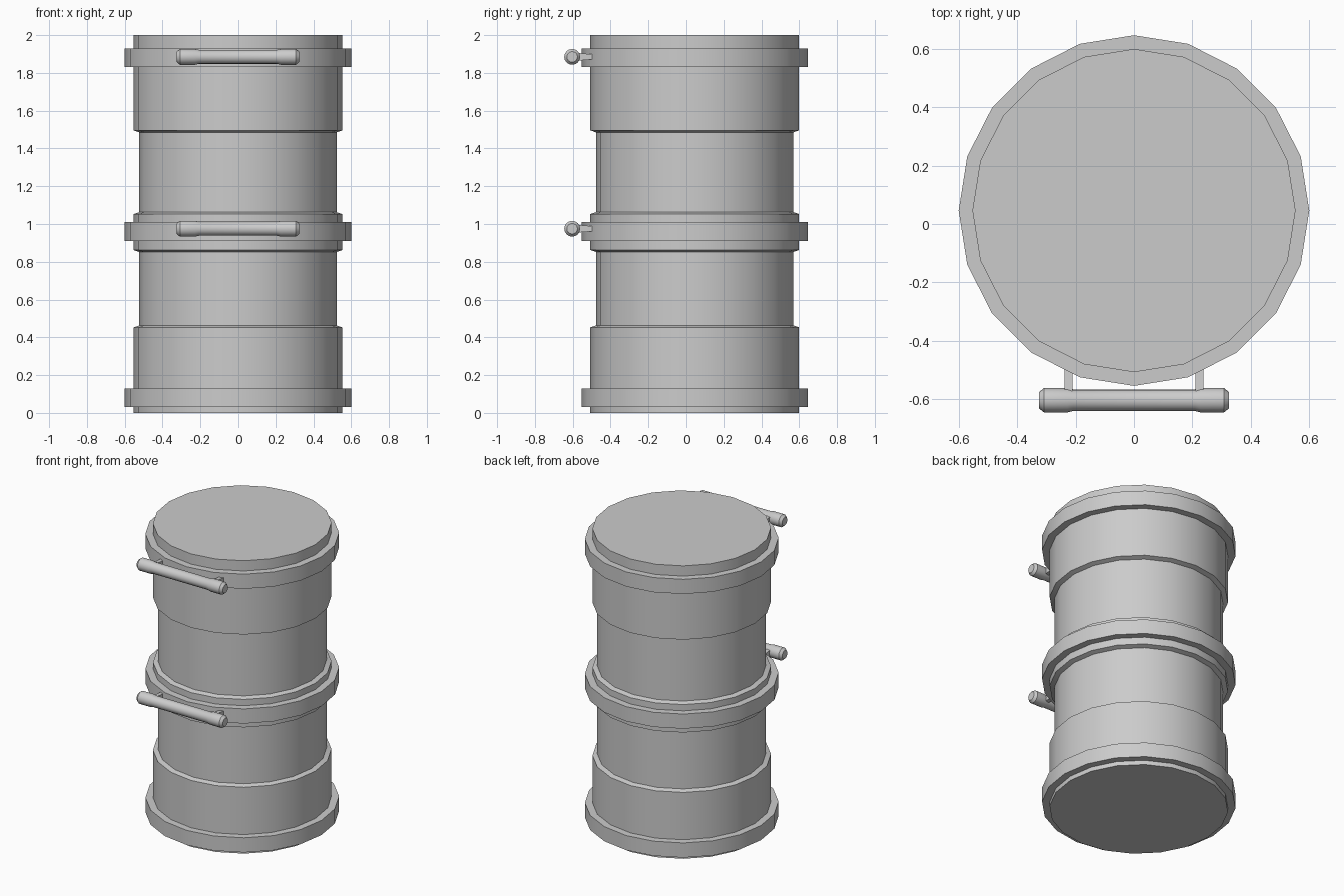
import bpy
import bmesh
import math
from mathutils import Matrix, Vector

if "Cube" in bpy.data.objects:
    bpy.data.objects.remove(bpy.data.objects["Cube"])

CY = 0.046           # drum axis, pushed back by the handles
SIDES = 20
HANDLE_Y = -0.603


def finish(name, bm):
    bmesh.ops.recalc_face_normals(bm, faces=bm.faces)
    mesh = bpy.data.meshes.new(name)
    bm.to_mesh(mesh)
    bm.free()
    obj = bpy.data.objects.new(name, mesh)
    bpy.context.collection.objects.link(obj)
    bpy.ops.object.select_all(action='DESELECT')
    obj.select_set(True)
    bpy.context.view_layer.objects.active = obj
    bpy.ops.object.shade_smooth_by_angle(angle=math.radians(30))
    return obj


def lathe(name, profile, sides, matrix, closed=False):
    """Spin (radius, height) points around z; cap the ends or close the loop."""
    bm = bmesh.new()
    rings = [[bm.verts.new((r * math.cos(2 * math.pi * i / sides),
                            r * math.sin(2 * math.pi * i / sides), z))
              for i in range(sides)] for r, z in profile]
    pairs = list(zip(rings, rings[1:]))
    if closed:
        pairs.append((rings[-1], rings[0]))
    else:
        bm.faces.new(rings[0])
        bm.faces.new(rings[-1])
    for a, b in pairs:
        for i in range(sides):
            j = (i + 1) % sides
            bm.faces.new((a[i], a[j], b[j], b[i]))
    bmesh.ops.transform(bm, matrix=matrix, verts=bm.verts)
    return finish(name, bm)


axis = Matrix.Translation((0, CY, 0))

# Drum body with two recessed waists
R, W = 0.553, 0.523
lathe("drum_body", [(R, 0), (R, 0.453), (W, 0.463), (W, 0.852), (R, 0.862),
                    (R, 1.053), (W, 1.063), (W, 1.485), (R, 1.496), (R, 2.0)],
      SIDES, axis)

# Raised hoops
for name, z in (("bottom_hoop", 0.03), ("middle_hoop", 0.91), ("top_hoop", 1.83)):
    lathe(name, [(0.54, z), (0.6, z), (0.6, z + 0.1), (0.54, z + 0.1)],
          SIDES, axis, closed=True)

# Handles: bar with thicker ends, held by two tapered brackets
half = [(0.028, 0.325), (0.042, 0.308), (0.042, 0.228), (0.037, 0.208)]
bar = [(r, -x) for r, x in half] + [(r, x) for r, x in reversed(half)]
for label, z in (("middle", 0.975), ("top", 1.885)):
    place = Matrix.Translation((0, HANDLE_Y, z)) @ Matrix.Rotation(math.pi / 2, 4, 'Y')
    lathe(label + "_handle_bar", bar, 16, place)
    for side, sx in (("left", -1), ("right", 1)):
        bm = bmesh.new()
        bmesh.ops.create_cube(bm, size=1)
        for v in bm.verts:
            front = v.co.y < 0
            v.co = Vector((sx * 0.224 + v.co.x * 0.028,
                           HANDLE_Y if front else -0.48,
                           z + v.co.z * (0.046 if front else 0.024)))
        finish(f"{label}_handle_{side}_bracket", bm)
